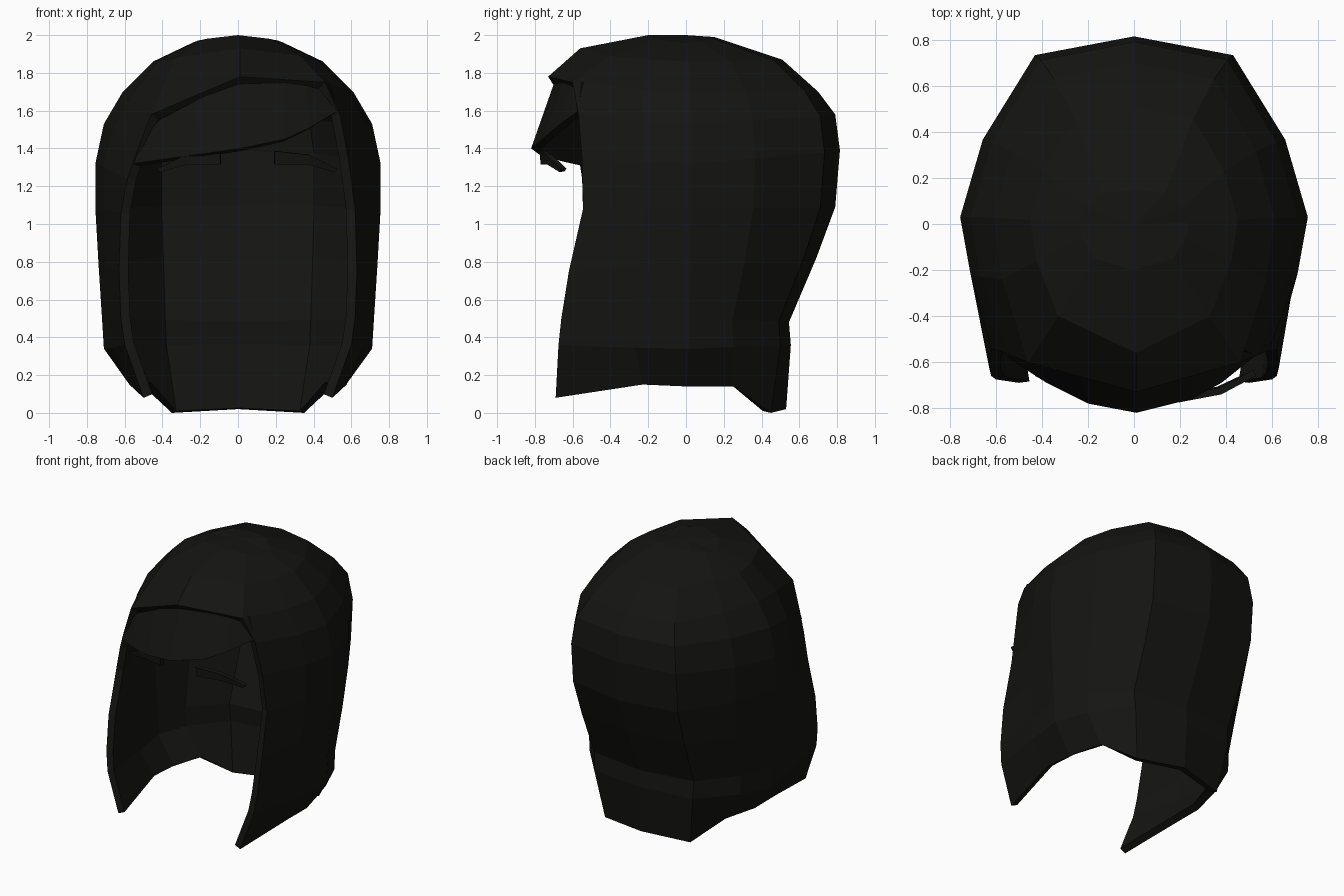
import bpy, bmesh
from mathutils import Vector

if "Cube" in bpy.data.objects:
    bpy.data.objects.remove(bpy.data.objects["Cube"])

mat = bpy.data.materials.new("dark_hair")
mat.diffuse_color = (0.007, 0.007, 0.006, 1)
mat.use_nodes = True
mat.node_tree.nodes["Principled BSDF"].inputs["Base Color"].default_value = mat.diffuse_color


def make(name, bm, thickness, offset=-1):
    me = bpy.data.meshes.new(name)
    bm.to_mesh(me)
    bm.free()
    me.materials.append(mat)
    ob = bpy.data.objects.new(name, me)
    bpy.context.collection.objects.link(ob)
    mod = ob.modifiers.new("thickness", 'SOLIDIFY')
    mod.thickness = thickness
    mod.offset = offset
    return ob


def strip(name, upper, lower, thickness):
    """Faceted ribbon between two edges, front side facing -y."""
    bm = bmesh.new()
    a = [bm.verts.new(p) for p in upper]
    b = [bm.verts.new(p) for p in lower]
    for i in range(len(a) - 1):
        f = bm.faces.new((a[i], b[i], b[i + 1], a[i + 1]))
        f.normal_update()
        if f.normal.y > 0:
            f.normal_flip()
    return make(name, bm, thickness)


# Hair shell: each level is half width, back y, back z, side z,
# front corner (x, y), left and right front corner z
levels = [
    (.71, .555, .36, .34, .60, -.675, .36, .36),
    (.72, .545, .48, .50, .62, -.66, .50, .50),
    (.738, .69, .82, .78, .63, -.62, .75, .75),
    (.755, .79, 1.09, 1.08, .62, -.545, 1.06, 1.08),
    (.755, .815, 1.39, 1.32, .585, -.55, 1.24, 1.34),
    (.71, .79, 1.58, 1.53, .54, -.57, 1.37, 1.58),
    (.61, .70, 1.70, 1.70, .46, -.60, 1.58, 1.75),
    (.45, .51, 1.87, 1.86, .33, -.40, 1.88, 1.89),
    (.24, .15, 1.99, 1.96, .17, -.15, 1.98, 1.98),
]
front_center = {6: (0.01, -.73, 1.78), 7: (0.01, -.56, 1.93), 8: (0, -.20, 2.0)}


def half_ring(level, s):
    w, yb, zb, zs, xf, yf, zl, zr = level
    zf = zl if s < 0 else zr
    k = yb / .815
    return [(s * .57 * w, yb * .9, zb * .8 + zs * .2),
            (s * .87 * w, yb * .45, zb * .4 + zs * .6),
            (s * w, .03 * k, zs),
            (s * .94 * w, .4 * yf, zs * .75 + zf * .25),
            (s * xf, yf, zf)]


bottom = [(.35, .45, 0), (.5, .25, .14), (.565, 0, .14), (.575, -.23, .15), (.5, -.69, .08)]
rings = [[(-x, y, z) for x, y, z in reversed(bottom)] + [(0, .53, .02)] + bottom]
for lv in levels:
    rings.append(half_ring(lv, -1)[::-1] + [(0, lv[1], lv[2])] + half_ring(lv, 1))

bm = bmesh.new()
grid = [[bm.verts.new(p) for p in r] for r in rings]
for lo, hi in zip(grid, grid[1:]):
    for i in range(len(lo) - 1):
        bm.faces.new((lo[i], hi[i], hi[i + 1], lo[i + 1]))
# forehead part of the crown
fronts = [bm.verts.new(front_center[i]) for i in (6, 7, 8)]
for i in range(2):
    lo, hi = grid[7 + i], grid[8 + i]
    bm.faces.new((lo[-1], hi[-1], fronts[i + 1], fronts[i]))
    bm.faces.new((fronts[i], fronts[i + 1], hi[0], lo[0]))
# crown top fan
pole = bm.verts.new((0, 0, 2.0))
loop = grid[-1] + [fronts[2]]
for i in range(len(loop)):
    bm.faces.new((loop[i], pole, loop[(i + 1) % len(loop)]))
bmesh.ops.recalc_face_normals(bm, faces=bm.faces)
top = next(f for f in bm.faces if pole in f.verts)
if top.normal.z < 0:
    bmesh.ops.reverse_faces(bm, faces=bm.faces)
make("hair_shell", bm, .05)

# Side-swept fringe tucked under the crown edge
strip("fringe",
      [(-.52, -.55, 1.42), (-.42, -.59, 1.55), (-.23, -.65, 1.65),
       (.01, -.69, 1.77), (.25, -.64, 1.77), (.36, -.60, 1.765), (.48, -.55, 1.75)],
      [(-.55, -.58, 1.32), (-.38, -.69, 1.345), (-.2, -.78, 1.37),
       (.01, -.82, 1.40), (.25, -.76, 1.45), (.38, -.69, 1.51), (.53, -.57, 1.60)],
      .04)

# Eyebrows, mirrored about x = 0.05
for name, s in (("left_eyebrow", -1), ("right_eyebrow", 1)):
    up = [(.05 + s * x, y, z) for x, y, z in ((.145, -.775, 1.385), (.33, -.74, 1.365), (.48, -.66, 1.29))]
    dn = [(.05 + s * x, y, z) for x, y, z in ((.145, -.77, 1.315), (.32, -.735, 1.315), (.46, -.67, 1.275))]
    strip(name, up, dn, .03)
